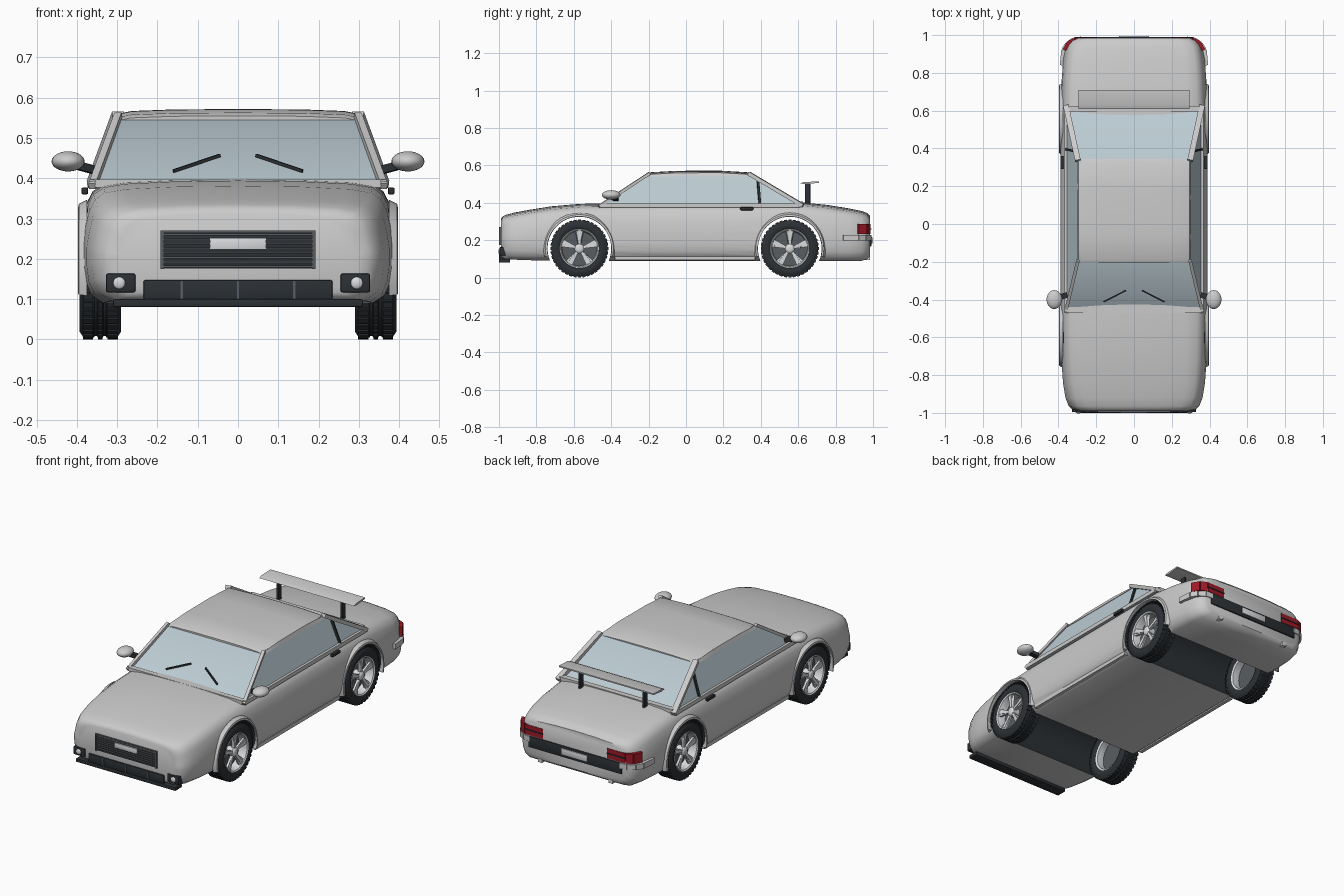
import bpy, bmesh, math
from mathutils import Vector, Matrix

if "Cube" in bpy.data.objects:
    bpy.data.objects.remove(bpy.data.objects["Cube"])


def material(name, col):
    m = bpy.data.materials.new(name)
    m.diffuse_color = (*col, 1)
    m.use_nodes = True
    m.node_tree.nodes["Principled BSDF"].inputs["Base Color"].default_value = m.diffuse_color
    return m


PAINT = material("paint", (0.75, 0.75, 0.75))
BLACK = material("black", (0.025, 0.03, 0.035))
TRIM = material("dark_trim", (0.1, 0.11, 0.12))
GLASS = material("glass", (0.5, 0.6, 0.65))
RED = material("red", (0.35, 0.01, 0.02))
CHROME = material("metal", (0.7, 0.71, 0.73))


def finish(name, bm, *mats, angle=35, loc=(0, 0, 0)):
    bmesh.ops.recalc_face_normals(bm, faces=bm.faces)
    me = bpy.data.meshes.new(name)
    bm.to_mesh(me)
    bm.free()
    for m in mats:
        me.materials.append(m)
    me.shade_smooth()
    me.set_sharp_from_angle(angle=math.radians(angle))
    ob = bpy.data.objects.new(name, me)
    ob.location = loc
    bpy.context.collection.objects.link(ob)
    return ob


def add_bar(bm, p, q, w, h):
    p, q = Vector(p), Vector(q)
    d = q - p
    mat = (Matrix.Translation((p + q) / 2) @ d.to_track_quat('Y', 'Z').to_matrix().to_4x4()
           @ Matrix.Diagonal((w, d.length, h, 1)))
    bmesh.ops.create_cube(bm, size=1, matrix=mat)


def bars(name, pts, w, h, mat):
    bm = bmesh.new()
    for p, q in zip(pts, pts[1:]):
        add_bar(bm, p, q, w, h)
    return finish(name, bm, mat)


def box(name, lo, hi, mat, bevel=0.004):
    lo, hi = Vector(lo), Vector(hi)
    bm = bmesh.new()
    bmesh.ops.create_cube(bm, size=1, matrix=Matrix.Translation((lo + hi) / 2)
                          @ Matrix.Diagonal((*[abs(v) for v in hi - lo], 1)))
    bmesh.ops.bevel(bm, geom=bm.edges[:], offset=bevel, segments=2, affect='EDGES', profile=0.5)
    return finish(name, bm, mat)


def ball(name, c, s, mat):
    bm = bmesh.new()
    bmesh.ops.create_uvsphere(bm, u_segments=24, v_segments=14, radius=1,
                              matrix=Matrix.Translation(c) @ Matrix.Diagonal((*s, 1)))
    return finish(name, bm, mat)


def loft(rings):
    bm = bmesh.new()
    vs = [[bm.verts.new(p) for p in r] for r in rings]
    n = len(vs[0])
    for a, b in zip(vs, vs[1:]):
        for i in range(n):
            bm.faces.new((a[i], a[(i + 1) % n], b[(i + 1) % n], b[i]))
    bm.faces.new(vs[0])
    bm.faces.new(vs[-1])
    return bm


def add_lathe(bm, prof, n=48):
    vs = [[bm.verts.new((x, r * math.cos(2 * math.pi * k / n), r * math.sin(2 * math.pi * k / n)))
           for x, r in prof] for k in range(n)]
    for k in range(n):
        a, b = vs[k], vs[(k + 1) % n]
        for i in range(len(prof) - 1):
            bm.faces.new((a[i], a[i + 1], b[i + 1], b[i]))


def mirror_ring(half):
    return half + [(-x, y, z) for x, y, z in half[::-1] if x > 1e-6]


# Lower body: lofted rounded sections (y, half width, bottom, top)
STATIONS = [(-0.99, 0.30, 0.115, 0.312), (-0.982, 0.325, 0.105, 0.326), (-0.965, 0.345, 0.10, 0.335),
            (-0.92, 0.363, 0.096, 0.347), (-0.84, 0.376, 0.093, 0.362), (-0.72, 0.384, 0.09, 0.381),
            (-0.57, 0.388, 0.09, 0.394), (-0.42, 0.39, 0.09, 0.398), (0, 0.39, 0.09, 0.40),
            (0.45, 0.39, 0.09, 0.402), (0.62, 0.388, 0.09, 0.402), (0.76, 0.383, 0.088, 0.388),
            (0.87, 0.375, 0.088, 0.37), (0.94, 0.36, 0.09, 0.356), (0.97, 0.34, 0.10, 0.345),
            (0.984, 0.315, 0.115, 0.33)]


def section(y, w, b, t):
    half = [(0, t), (0.4, t - 0.002), (0.72, t - 0.008), (0.86, t - 0.017), (0.925, t - 0.034),
            (0.96, t - 0.06), (0.985, t - 0.10), (1, t * 0.5 + b * 0.5), (1, b + 0.09),
            (0.985, b + 0.05), (0.95, b + 0.02), (0.87, b), (0, b)]
    return mirror_ring([(x * w, y, z) for x, z in half])


body = finish("body", loft([section(*s) for s in STATIONS]), PAINT, BLACK)

# Wheel wells cut right through, with a black lining
AXLES = (-0.57, 0.555)
R = 0.155
for y in AXLES:
    bm = bmesh.new()
    bmesh.ops.create_cone(bm, cap_ends=True, segments=64, radius1=0.17, radius2=0.17, depth=1,
                          matrix=Matrix.Translation((0, y, R)) @ Matrix.Rotation(math.pi / 2, 4, 'Y'))
    for f in bm.faces:
        f.material_index = 1
    cut = finish("well_cutter", bm, PAINT, BLACK)
    cut.hide_render = True
    mod = body.modifiers.new("well", 'BOOLEAN')
    mod.object, mod.operation, mod.solver = cut, 'DIFFERENCE', 'EXACT'
    dg = bpy.context.evaluated_depsgraph_get()
    me = bpy.data.meshes.new_from_object(body.evaluated_get(dg))
    body.modifiers.clear()
    body.data = me
    bpy.data.objects.remove(cut)
body.data.shade_smooth()
body.data.set_sharp_from_angle(angle=math.radians(35))

# Cabin glass and roof
lower = [(0.362, -0.46, 0.375), (0.362, 0.62, 0.375)]
upper = [(0.293, -0.19, 0.555), (0.293, 0.335, 0.555)]
quad = lambda e: [e[0], e[1], (-e[1][0],) + e[1][1:], (-e[0][0],) + e[0][1:]]
finish("cabin_glass", loft([quad(lower), quad(upper)]), GLASS)
roof = [(-0.205, 0.555), (-0.19, 0.563), (-0.05, 0.571), (0.18, 0.572), (0.33, 0.563), (0.345, 0.556)]
finish("roof", loft([mirror_ring([(0, y, t), (0.16, y, t - 0.001), (0.265, y, t - 0.005),
                                  (0.295, y, t - 0.011), (0.302, y, 0.54), (0, y, 0.54)])
                     for y, t in roof]), PAINT)
bars("cowl", [(-0.355, -0.455, 0.387), (0.355, -0.455, 0.387)], 0.03, 0.02, PAINT)
bars("rear_window_sill", [(-0.35, 0.61, 0.395), (0.35, 0.61, 0.395)], 0.03, 0.022, PAINT)

# Parts on both sides
for s in (-1, 1):
    P = lambda x, y, z: (s * x, y, z)
    bars("front_pillar", [P(0.362, -0.465, 0.38), P(0.297, -0.195, 0.557)], 0.018, 0.016, PAINT)
    bars("rear_pillar", [P(0.36, 0.625, 0.385), P(0.297, 0.335, 0.557)], 0.03, 0.02, PAINT)
    bars("belt_line", [P(0.362, -0.46, 0.386), P(0.362, 0.61, 0.386)], 0.014, 0.022, PAINT)
    bars("window_divider", [P(0.358, 0.395, 0.395), P(0.315, 0.385, 0.515)], 0.012, 0.012, BLACK)
    box("door_handle", P(0.372, 0.29, 0.36), P(0.389, 0.36, 0.377), BLACK)
    bars("mirror_arm", [P(0.355, -0.375, 0.42), P(0.41, -0.395, 0.435)], 0.03, 0.02, BLACK)
    ball("mirror", P(0.422, -0.40, 0.442), (0.041, 0.05, 0.025), PAINT)
    bars("wiper", [P(0.16, -0.412, 0.418), P(0.045, -0.353, 0.457)], 0.008, 0.008, BLACK)
    # Fog lamps
    box("fog_housing", P(0.255, -0.996, 0.117), P(0.328, -0.95, 0.163), BLACK)
    ball("fog_lamp", P(0.295, -0.996, 0.14), (0.015, 0.007, 0.015), CHROME)
    # Tail lamps and bumper ends wrapping round the corners
    bars("tail_lamp", [P(0.20, 0.978, 0.26), P(0.31, 0.978, 0.26), P(0.346, 0.962, 0.26),
                       P(0.369, 0.92, 0.26)], 0.018, 0.055, RED)
    bars("tail_lamp_rib", [P(0.20, 0.982, 0.26), P(0.315, 0.982, 0.26)], 0.018, 0.006, BLACK)
    bars("bumper_end", [P(0.28, 0.982, 0.213), P(0.32, 0.977, 0.213), P(0.354, 0.955, 0.213),
                        P(0.375, 0.92, 0.213), P(0.383, 0.84, 0.213)], 0.02, 0.03, PAINT)
    bars("exhaust", [P(0.22, 0.92, 0.105), P(0.22, 0.985, 0.105)], 0.025, 0.02, CHROME)
    box("wing_post", P(0.193, 0.635, 0.39), P(0.207, 0.665, 0.503), BLACK)
    bars("sill", [P(0.365, -0.38, 0.103), P(0.365, 0.37, 0.103)], 0.02, 0.02, PAINT)

    for y in AXLES:
        # Flared arch lip
        prof = [(0.172, 0.375), (0.172, 0.397), (0.182, 0.395), (0.192, 0.375)]
        rings = []
        for k in range(33):
            a = math.radians(-14 + 208 * k / 32)
            rings.append([P(x, y + r * math.cos(a), R + r * math.sin(a)) for r, x in prof])
        finish("arch_lip", loft(rings), PAINT)

        # Tyre with tread blocks
        bm = bmesh.new()
        add_lathe(bm, [(s * x, r) for x, r in [
            (-0.045, 0.103), (-0.052, 0.115), (-0.052, 0.135), (-0.042, 0.15), (-0.016, 0.151),
            (-0.014, 0.147), (-0.008, 0.147), (-0.006, 0.151), (0.006, 0.151), (0.008, 0.147),
            (0.014, 0.147), (0.016, 0.151), (0.042, 0.15), (0.052, 0.135), (0.052, 0.115),
            (0.045, 0.103)]])
        for k in range(40):
            rot = Matrix.Rotation(2 * math.pi * k / 40, 4, 'X')
            for x in (-0.031, 0, 0.031):
                bmesh.ops.create_cube(bm, size=1, matrix=rot @ Matrix.Translation((x, 0, 0.15))
                                      @ Matrix.Diagonal((0.025 if x else 0.012, 0.016, 0.01, 1)))
        finish("tyre", bm, BLACK, loc=P(0.342, y, R))

        # Five-spoke rim
        bm = bmesh.new()
        add_lathe(bm, [(s * x, r) for x, r in [(-0.045, 0.104), (-0.04, 0.094), (0.03, 0.092),
                                               (0.046, 0.098), (0.05, 0.104), (0.045, 0.107)]])
        add_lathe(bm, [(s * x, r) for x, r in [(0, 0.026), (0.036, 0.026), (0.043, 0.02),
                                               (0.046, 0.012), (0.046, 0.0005)]], 24)
        for k in range(5):
            a = math.pi / 2 + 2 * math.pi * k / 5
            n0 = len(bm.verts)
            add_bar(bm, (s * 0.03, 0.015 * math.cos(a), 0.015 * math.sin(a)),
                    (s * 0.036, 0.097 * math.cos(a), 0.097 * math.sin(a)), 0.016, 0.016)
            for da in (-0.22, 0.22):
                add_bar(bm, (s * 0.028, 0.02 * math.cos(a), 0.02 * math.sin(a)),
                        (s * 0.034, 0.096 * math.cos(a + da * 0.7), 0.096 * math.sin(a + da * 0.7)),
                        0.012, 0.012)
        finish("rim", bm, CHROME, loc=P(0.342, y, R))
        bm = bmesh.new()
        add_lathe(bm, [(0, 0.0005), (0, 0.094)])
        finish("brake_disc", bm, TRIM, loc=P(0.342, y, R))

# Grille with slats, frame and plate
box("grille", (-0.19, -0.993, 0.175), (0.19, -0.97, 0.265), BLACK)
bm = bmesh.new()
for i in range(8):
    z = 0.181 + i * 0.0113
    add_bar(bm, (-0.185, -0.994, z), (0.185, -0.994, z), 0.006, 0.0045)
for x in (-0.188, 0.188):
    add_bar(bm, (x, -0.994, 0.175), (x, -0.994, 0.267), 0.008, 0.01)
add_bar(bm, (-0.192, -0.994, 0.267), (0.192, -0.994, 0.267), 0.01, 0.006)
finish("grille_slats", bm, TRIM)
box("front_plate", (-0.07, -1.0, 0.223), (0.07, -0.99, 0.252), CHROME, 0.002)

# Lower intake and chin lip
box("intake", (-0.235, -0.997, 0.098), (0.235, -0.95, 0.147), BLACK)
bm = bmesh.new()
for x in (-0.14, 0, 0.14):
    add_bar(bm, (x, -0.996, 0.1), (x, -0.996, 0.145), 0.006, 0.006)
finish("intake_ribs", bm, TRIM)
box("chin_lip", (-0.31, -1.0, 0.08), (0.31, -0.94, 0.1), BLACK)

# Rear bumper panel and plate
box("rear_panel", (-0.29, 0.95, 0.165), (0.29, 0.991, 0.228), BLACK)
box("rear_plate", (-0.08, 0.985, 0.182), (0.08, 0.996, 0.216), CHROME, 0.002)

# Rear wing
finish("wing", loft([[(x, 0.61, 0.503), (x, 0.63, 0.511), (x, 0.71, 0.514), (x, 0.71, 0.507),
                      (x, 0.64, 0.499)] for x in (-0.295, 0.295)]), PAINT)
